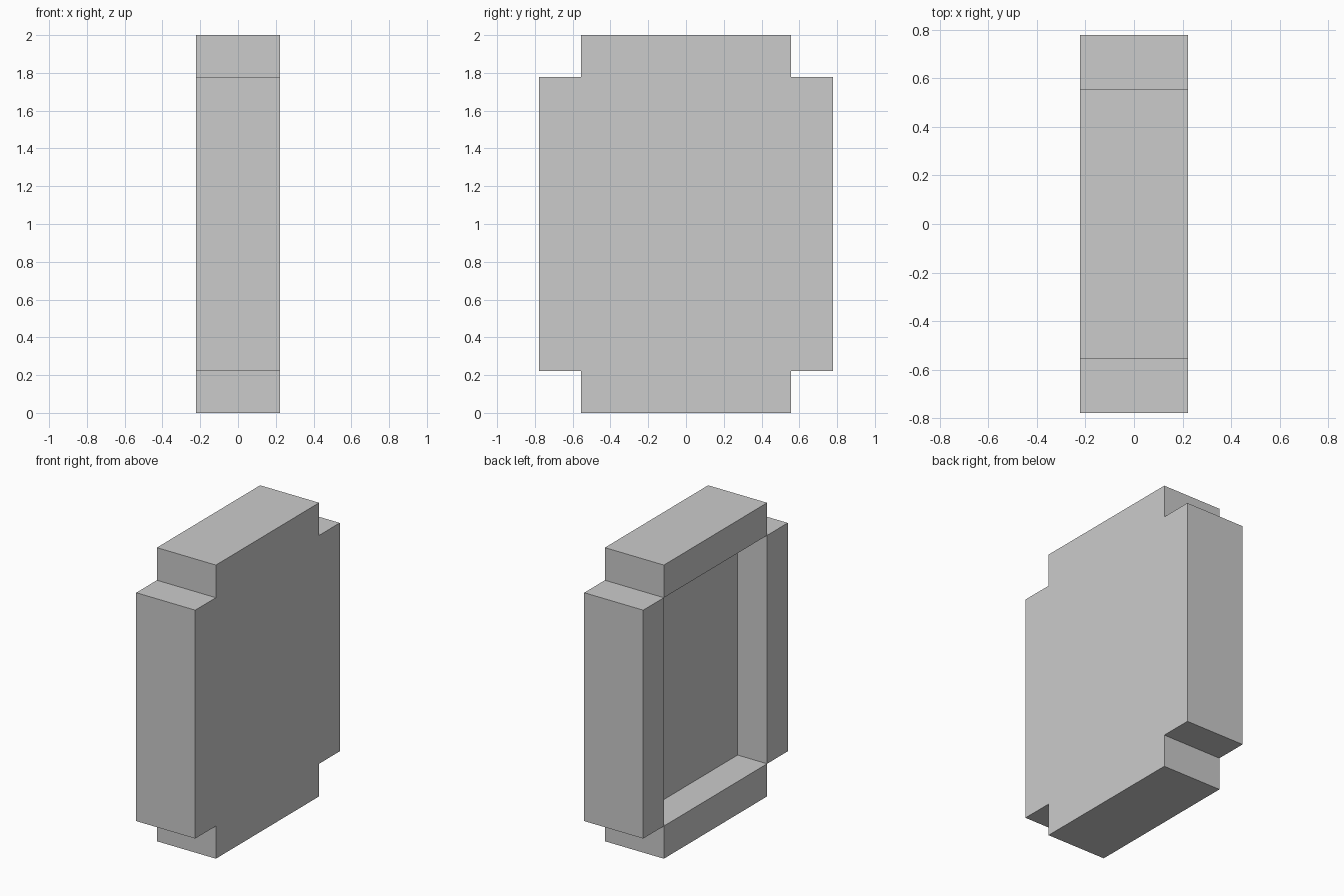
import bpy
import bmesh
from mathutils import Matrix, Vector

if "Cube" in bpy.data.objects:
    bpy.data.objects.remove(bpy.data.objects["Cube"])

U = 2 / 9                 # block unit: model is 2 x 7 x 9 units
OPEN_Y, OPEN_Z = 5, 7     # size of the tray opening in units


def box(name, lo, hi):
    """Axis-aligned box between two corners given in block units."""
    lo, hi = Vector(lo) * U, Vector(hi) * U
    bm = bmesh.new()
    bmesh.ops.create_cube(bm, size=1, matrix=Matrix.Translation((lo + hi) / 2)
                          @ Matrix.Diagonal((*(hi - lo), 1)))
    mesh = bpy.data.meshes.new(name)
    bm.to_mesh(mesh)
    bm.free()
    ob = bpy.data.objects.new(name, mesh)
    bpy.context.collection.objects.link(ob)
    return ob


y = OPEN_Y / 2

# Closed panel, flush with the +x side, leaving a recess on the -x side
box("panel", (0, -y, 1), (1, y, 1 + OPEN_Z))

# Bottom and top rims
for name, z in (("bottom_rim", 0), ("top_rim", 1 + OPEN_Z)):
    box(name, (-1, -y, z), (1, y, z + 1))

# Side rims
for name, y0 in (("front_rim", -y - 1), ("back_rim", y)):
    box(name, (-1, y0, 1), (1, y0 + 1, 1 + OPEN_Z))
